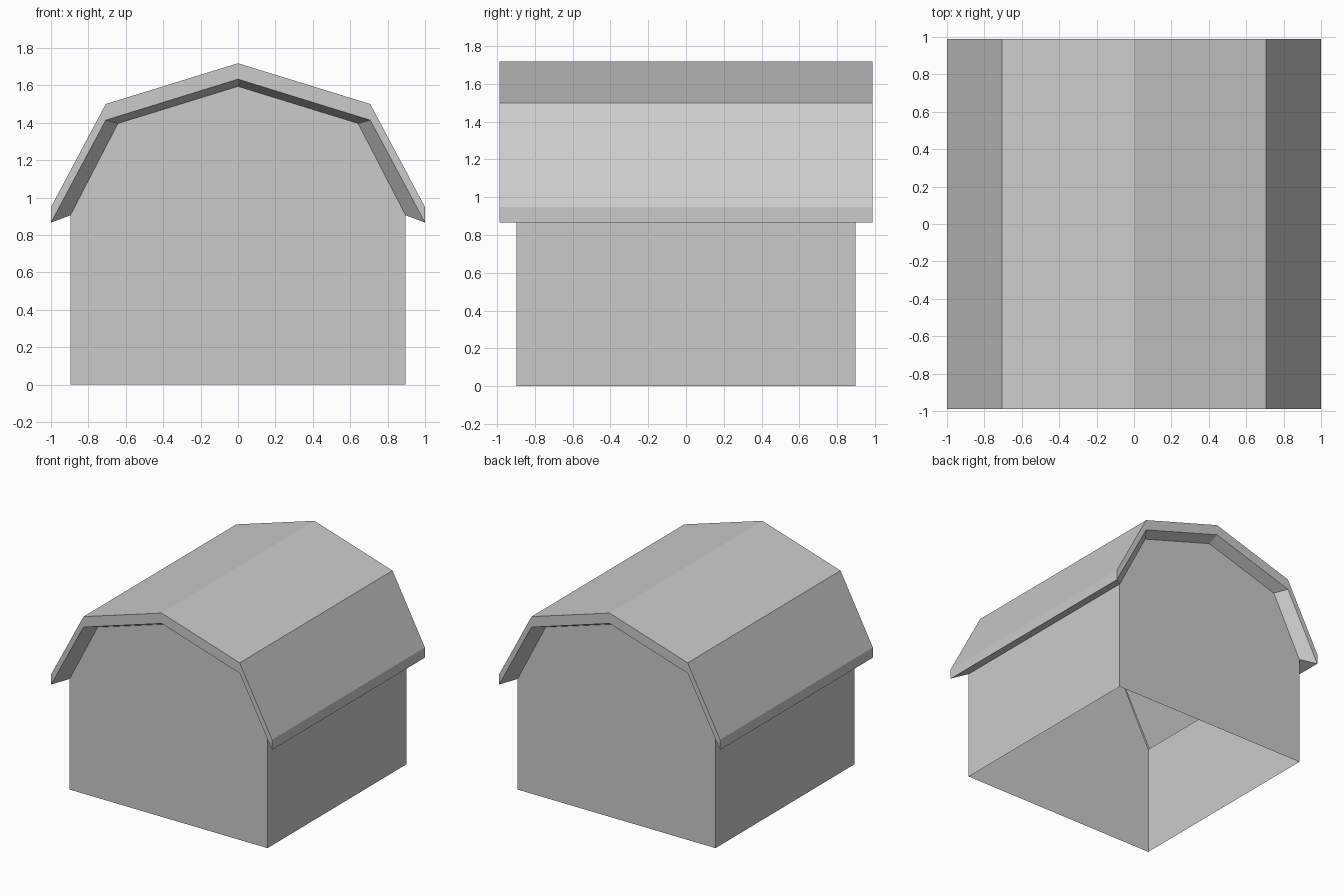
import bpy
import bmesh

if "Cube" in bpy.data.objects:
    bpy.data.objects.remove(bpy.data.objects["Cube"])

# Half profiles (x, z) from eave to ridge, and the y half-depth of each
WALL = [(0.896, 0.905), (0.642, 1.396), (0, 1.594)]
LOWER = [(1.0, 0.866), (0.707, 1.414), (0, 1.633)]
UPPER = [(1.0, 0.949), (0.707, 1.5), (0, 1.718)]
WALL_Y, ROOF_Y = 0.898, 0.988


def arch(bm, half, y):
    """Full gambrel outline, mirrored across x = 0."""
    pts = [(-x, z) for x, z in half] + half[-2::-1]
    return [bm.verts.new((x, y, z)) for x, z in pts]


def strip(bm, a, b):
    """Quads between two rows of vertices."""
    for i in range(len(a) - 1):
        bm.faces.new((a[i], a[i + 1], b[i + 1], b[i]))


def finish(bm, name):
    bmesh.ops.recalc_face_normals(bm, faces=bm.faces[:])
    mesh = bpy.data.meshes.new(name)
    bm.to_mesh(mesh)
    bm.free()
    bpy.context.collection.objects.link(bpy.data.objects.new(name, mesh))


# Hollow shed shell: walls, flared soffit, fascia and roof, open underneath
bm = bmesh.new()
ends = []
for s in (-1, 1):
    wall = arch(bm, WALL, s * WALL_Y)
    low = arch(bm, LOWER, s * ROOF_Y)
    top = arch(bm, UPPER, s * ROOF_Y)
    base = [bm.verts.new((x, s * WALL_Y, 0)) for x in (-0.896, 0.896)]
    bm.faces.new([base[0]] + wall + [base[1]])   # gable wall
    strip(bm, wall, low)                         # gable soffit
    strip(bm, low, top)                          # gable fascia
    ends.append((base, wall, low, top))

front, back = ends
strip(bm, front[3], back[3])                     # roof slopes
for b, w in ((0, 0), (1, -1)):
    # side wall, eave soffit and eave fascia
    strip(bm, [front[0][b]] + [r[w] for r in front[1:]],
          [back[0][b]] + [r[w] for r in back[1:]])
finish(bm, "barn_shell")
